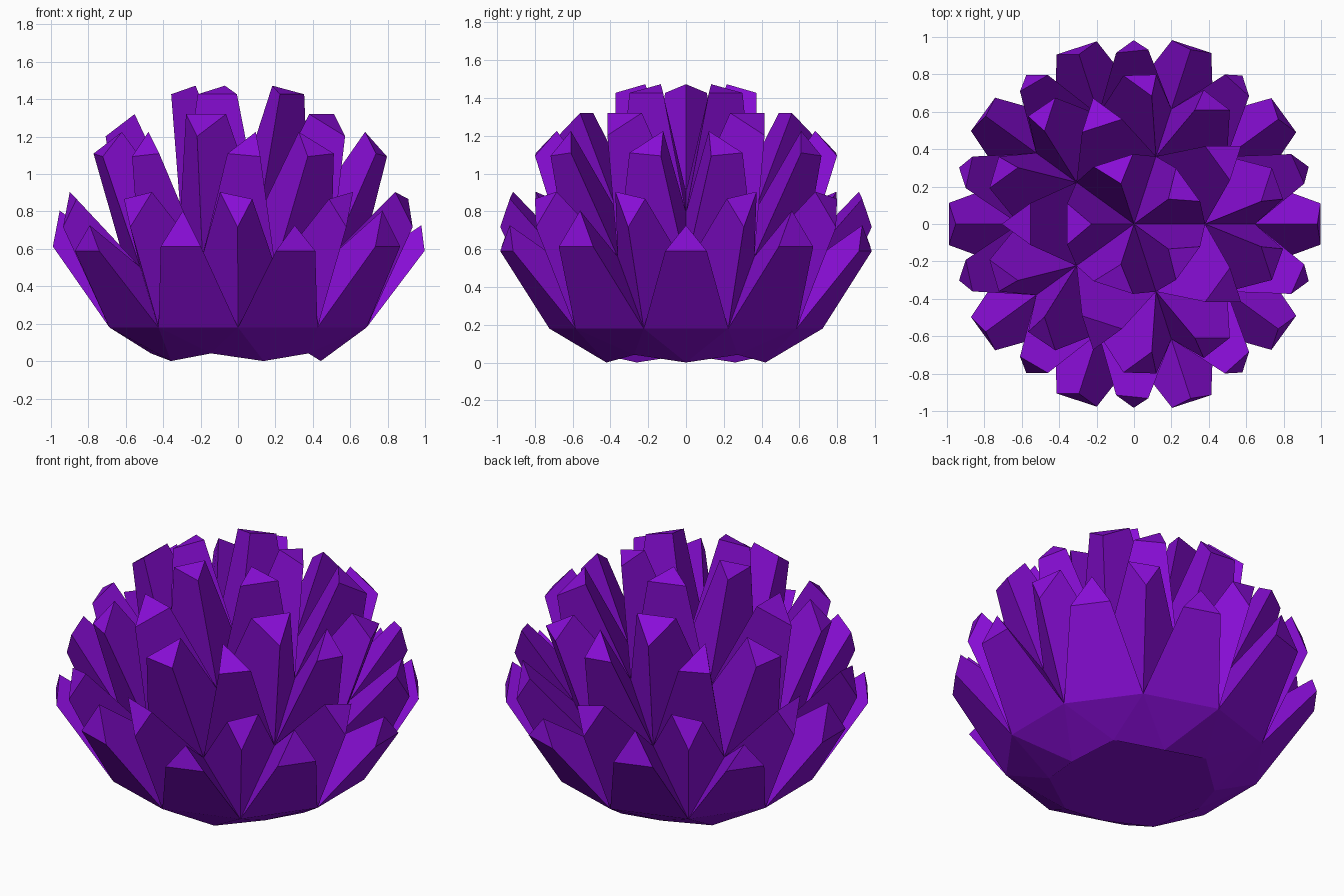
import bpy, bmesh

if "Cube" in bpy.data.objects:
    bpy.data.objects.remove(bpy.data.objects["Cube"])

R = 0.723        # rock radius
EQUATOR = 0.18   # height of the widest rock ring

bm = bmesh.new()
bmesh.ops.create_icosphere(bm, subdivisions=2, radius=R)

# rock base: cut off the underside, pull the lower ring in, close it
bmesh.ops.delete(bm, geom=[v for v in bm.verts if v.co.z < -0.6 * R], context='VERTS')
for v in bm.verts:
    if v.co.z < -0.1:
        v.co *= 0.72
        v.co.z += 0.094
rim = [e for e in bm.edges if e.is_boundary]
bmesh.ops.contextual_create(bm, geom=rim)
bmesh.ops.recalc_face_normals(bm, faces=bm.faces)

# crystals: every upper facet is tapered outward, then lifted
tips = [f for f in bm.faces if f.calc_center_median().z > 0.01]
bmesh.ops.inset_individual(bm, faces=tips, thickness=0.128, depth=0.32,
                           use_even_offset=False)
for v in {v for f in tips for v in f.verts}:
    v.co.z += 0.31

# stand on the floor
bmesh.ops.translate(bm, verts=bm.verts, vec=(0, 0, EQUATOR))

mesh = bpy.data.meshes.new("crystal_cluster")
bm.to_mesh(mesh)
bm.free()
purple = bpy.data.materials.new("purple crystal")
purple.diffuse_color = (0.25, 0.004, 0.68, 1)
purple.use_nodes = True
purple.node_tree.nodes["Principled BSDF"].inputs["Base Color"].default_value = purple.diffuse_color
mesh.materials.append(purple)
cluster = bpy.data.objects.new("crystal_cluster", mesh)
bpy.context.collection.objects.link(cluster)
